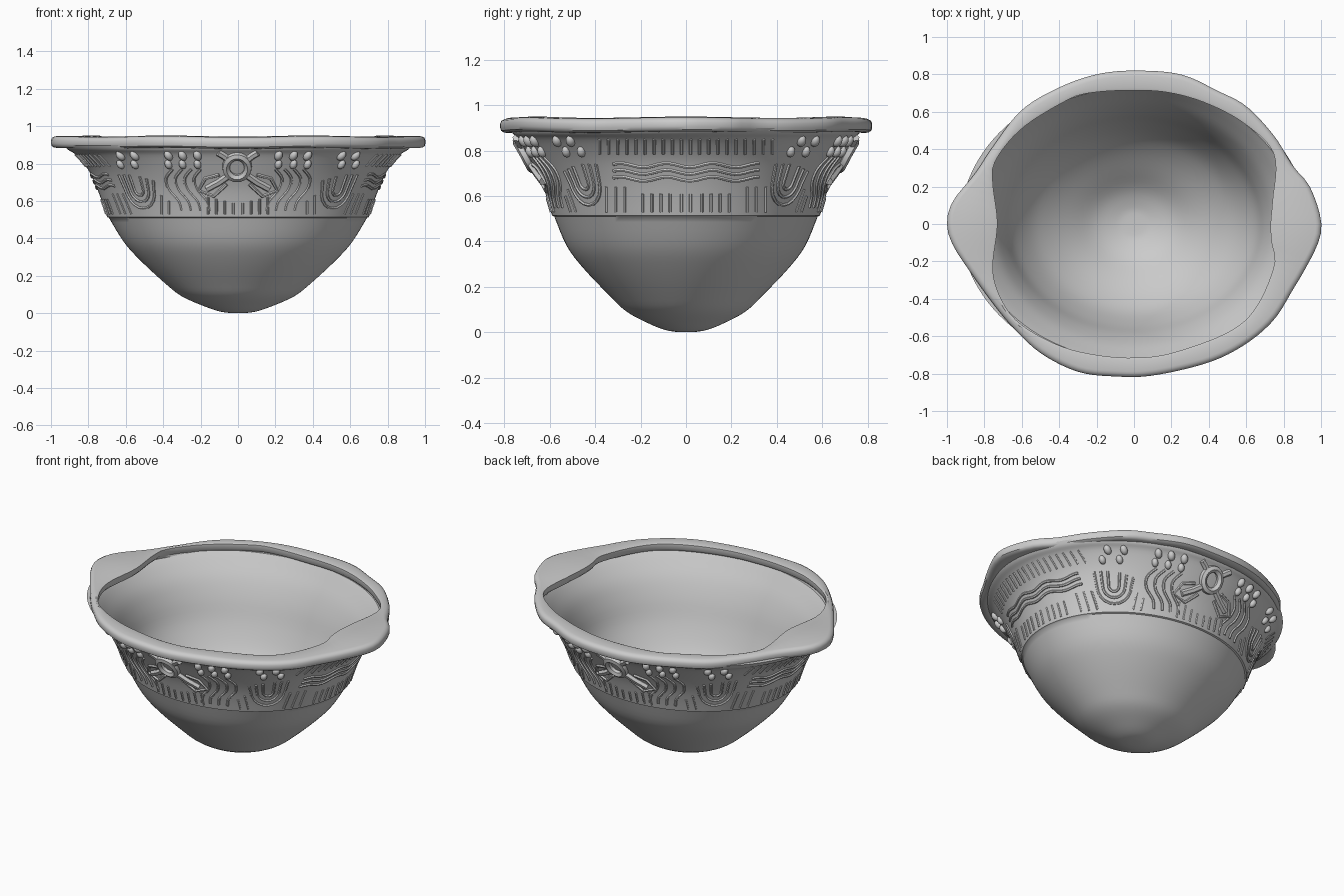
import bpy, bmesh
from math import sin, cos, pi, asin, acos, atan2, hypot, radians
from mathutils import Vector, Matrix

if "Cube" in bpy.data.objects:
    bpy.data.objects.remove(bpy.data.objects["Cube"])

N = 120


def spline(pts, closed=False, sub=6):
    """Catmull-Rom densification of a short point list."""
    n, out = len(pts), []
    V = [Vector(p) for p in pts]
    get = (lambda i: V[i % n]) if closed else (lambda i: V[max(0, min(n - 1, i))])
    for i in range(n if closed else n - 1):
        a, b, c, d = get(i - 1), get(i), get(i + 1), get(i + 2)
        for s in range(sub):
            t = s / sub
            out.append(0.5 * (2 * b + (c - a) * t + (2 * a - 5 * b + 4 * c - d) * t * t
                              + (3 * b - a - 3 * c + d) * t ** 3))
    return out if closed else out + [V[-1]]


def radial(pts):
    """Outline as radius per angle, N samples."""
    polar = sorted((atan2(p.y, p.x) % (2 * pi), hypot(p.x, p.y)) for p in spline(pts, True))
    polar = [(polar[-1][0] - 2 * pi, polar[-1][1])] + polar + [(polar[0][0] + 2 * pi, polar[0][1])]
    res = []
    for i in range(N):
        t = 2 * pi * i / N
        for (a0, r0), (a1, r1) in zip(polar, polar[1:]):
            if a0 <= t <= a1:
                res.append(r0 + (r1 - r0) * (t - a0) / max(a1 - a0, 1e-9))
                break
    return res


def loft(name, rings, loop=False):
    """Skin a list of N-point rings; close as a ring or cap with poles."""
    bm = bmesh.new()
    R = [[bm.verts.new(p) for p in ring] for ring in rings]
    for A, B in zip(R, R[1:] + (R[:1] if loop else [])):
        for i in range(N):
            j = (i + 1) % N
            bm.faces.new((A[i], A[j], B[j], B[i]))
    if not loop:
        for ring in (R[0], R[-1]):
            c = bm.verts.new((0, 0, ring[0].co.z))
            for i in range(N):
                bm.faces.new((ring[i], ring[(i + 1) % N], c))
    bmesh.ops.recalc_face_normals(bm, faces=bm.faces)
    return mesh_object(name, bm)


def mesh_object(name, bm):
    me = bpy.data.meshes.new(name)
    bm.to_mesh(me)
    bm.free()
    ob = bpy.data.objects.new(name, me)
    bpy.context.collection.objects.link(ob)
    return ob


# Bowl: oval profile as (x radius, y radius, z)
lower = spline([(.04, .035, .001), (.10, .09, .010), (.18, .16, .037), (.30, .26, .09), (.39, .335, .16),
                (.52, .45, .28), (.61, .525, .38), (.69, .58, .51)], sub=4)
band = spline([(.70, .59, .514), (.725, .612, .59), (.757, .643, .675), (.80, .69, .765),
               (.865, .735, .845), (.91, .762, .875), (.93, .772, .90)], sub=4)
inner = spline([(.875, .728, .90), (.82, .695, .85), (.75, .64, .765), (.70, .59, .66), (.65, .54, .52),
                (.56, .475, .38), (.46, .395, .28), (.33, .28, .18), (.21, .18, .10),
                (.10, .09, .062), (.04, .035, .055)], sub=4)


def oval(a, b, z):
    return [(a * cos(2 * pi * i / N), b * sin(2 * pi * i / N), z) for i in range(N)]


loft("bowl", [oval(*p) for p in lower + band + inner])

# Rim with two pointed handles
outline = radial([(1, .02), (.985, -.1), (.91, -.25), (.85, -.35), (.75, -.51), (.6, -.64), (.4, -.74),
                  (.1, -.81), (-.1, -.815), (-.3, -.79), (-.5, -.69), (-.65, -.55), (-.75, -.43), (-.88, -.25),
                  (-.97, -.11), (-1, 0), (-.97, .12), (-.85, .27), (-.75, .42), (-.6, .61), (-.4, .73),
                  (-.2, .80), (0, .82), (.25, .80), (.45, .71), (.6, .63), (.75, .47), (.85, .31), (.94, .2)])
opening = radial([(.73, 0), (.74, .12), (.75, .37), (.6, .53), (.4, .64), (.2, .70), (0, .715), (-.24, .70),
                  (-.37, .655), (-.6, .51), (-.74, .34), (-.755, .22), (-.73, 0), (-.755, -.25), (-.7, -.42),
                  (-.6, -.54), (-.4, -.65), (-.2, -.70), (0, -.715), (.2, -.69), (.5, -.58), (.65, -.45),
                  (.75, -.22), (.735, -.1)])


def rim_ring(radii, d, z):
    out = []
    for i, r in enumerate(radii):
        t = 2 * pi * i / N
        out.append(((r - d) * cos(t), (r - d) * sin(t), z - .003 + .003 * cos(6 * t)))
    return out


section = [(outline, .045, .884), (outline, .018, .885), (outline, .004, .894), (outline, 0, .907),
           (outline, 0, .925), (outline, .006, .938), (outline, .02, .945), (outline, .03, .947),
           (opening, -.012, .95), (opening, 0, .946), (opening, 0, .915), (opening, -.012, .900)]
loft("rim", [rim_ring(*s) for s in section], loop=True)


# Band surface helpers: phi is measured from the front (-y) towards +x
def radii_at(z):
    for p, q in zip(band, band[1:]):
        if z <= q.z:
            return p.lerp(q, max(0, (z - p.z) / (q.z - p.z)))
    return band[-1]


def on_band(phi, z, off=0.0):
    r = radii_at(z)
    return Vector(((r.x + off) * sin(phi), -(r.y + off) * cos(phi), z))


def front(x, z):
    return asin(x / radii_at(z).x), z


def side(y, z):
    return acos(-y / radii_at(z).y), z


QUARTERS = [lambda p: p, lambda p: -p, lambda p: pi - p, lambda p: pi + p]
SIDES = QUARTERS[:2]
ENDS = [QUARTERS[0], QUARTERS[3]]


def tubes(name, paths, copies, radius, off=0.0, closed=False):
    cu = bpy.data.curves.new(name, 'CURVE')
    cu.dimensions = '3D'
    cu.bevel_depth, cu.bevel_resolution, cu.use_fill_caps = radius, 1, True
    for f in copies:
        for path in paths:
            sp = cu.splines.new('POLY')
            sp.points.add(len(path) - 1)
            sp.use_cyclic_u = closed
            for pt, (phi, z) in zip(sp.points, path):
                pt.co = (*on_band(f(phi), z, off), 1)
    ob = bpy.data.objects.new(name, cu)
    bpy.context.collection.objects.link(ob)


def smooth_path(pts):
    return [tuple(p) for p in spline(pts, sub=4)]


# Vertical tick strokes
ticks = [[side(-y, .785), side(-y, .815), side(-y, .85)] for y in [.02 + .04 * i for i in range(10)]]
ticks += [[side(-y, .53), side(-y, .57), side(-y, .61)] for y in (.02, .07, .11, .15, .19)]
ticks += [[side(-y, .53), side(-y, .585), side(-y, .64)] for y in (.27, .31, .35)]
ticks += [[front(x, .53), front(x, h)] for x, h in ((.025, .59), (.07, .60), (.115, .61), (.16, .62),
                                                    (.37, .60), (.41, .63))]
tubes("tick_strokes", ticks, QUARTERS, .007)

# Nested U shapes at the four corners
us = []
for r in (.03, .065, .10):
    w, base = r / .69, .56 + (.10 - r)
    arc = [(radians(45) + w * cos(t), base + r - r * sin(t)) for t in [pi * i / 10 for i in range(11)]]
    us.append([(radians(45) + w * 1.1, .74)] + arc + [(radians(45) - w * 1.1, .74 - r * .3)])
tubes("nested_u_strokes", us, QUARTERS, .008)

# Bent strokes beside the front and back ornament
bends = [smooth_path([front(x + .05 * k, z) for x, z in ((.20, .77), (.235, .72), (.22, .66), (.17, .60),
                                                         (.155, .55))]) for k in range(4)]
tubes("bent_strokes", bends, QUARTERS, .008)

# Wavy horizontal strokes on both sides
waves = [[side(-.32 + .02 * i, z + .009 * sin(.62 * i + .6)) for i in range(33)] for z in (.735, .705, .675)]
tubes("wavy_strokes", waves, SIDES, .008)

# Front and back ornament: ring, four arms and square frames
ring = [front(-.005 + .058 * cos(t), .78 + .058 * sin(t)) for t in [2 * pi * i / 24 for i in range(24)]]
tubes("ornament_ring", [ring], ENDS, .022, .012, True)
arms = [[front(s * .05, .82), front(s * .075, .84), front(s * .105, .858)] for s in (-1, 1)]
arms += [[front(s * .05, .735), front(s * .10, .70), front(s * .165, .665)] for s in (-1, 1)]
tubes("ornament_arms", arms, ENDS, .019, .006)
frames = [[front(s * x, z) for x, z in ((.10, .74), (.175, .72), (.21, .655), (.13, .625), (.06, .69))]
          for s in (-1, 1)]
tubes("ornament_frames", frames, ENDS, .01, .002)

# Double beads under the rim
bm = bmesh.new()
for f in QUARTERS:
    for x in (.215, .295, .37, .55, .625):
        for z, s in ((.842, 1.0), (.795, .9)):
            phi = f(front(x, z)[0])
            c = on_band(phi, z, .004)
            up = (on_band(phi, z + .02) - on_band(phi, z - .02)).normalized()
            tan = (on_band(phi + .02, z) - on_band(phi - .02, z)).normalized()
            M = Matrix((tan, up, tan.cross(up))).transposed().to_4x4()
            bmesh.ops.create_uvsphere(bm, u_segments=12, v_segments=8, radius=1,
                                      matrix=Matrix.Translation(c) @ M @ Matrix.Diagonal(
                                          (.022 * s, .03 * s, .022 * s, 1)))
mesh_object("beads", bm)

# Convert strokes to mesh and shade everything smoothly
bpy.ops.object.select_all(action='SELECT')
bpy.context.view_layer.objects.active = bpy.data.objects["bowl"]
bpy.ops.object.convert(target='MESH')
bpy.ops.object.shade_smooth_by_angle(angle=radians(40))
